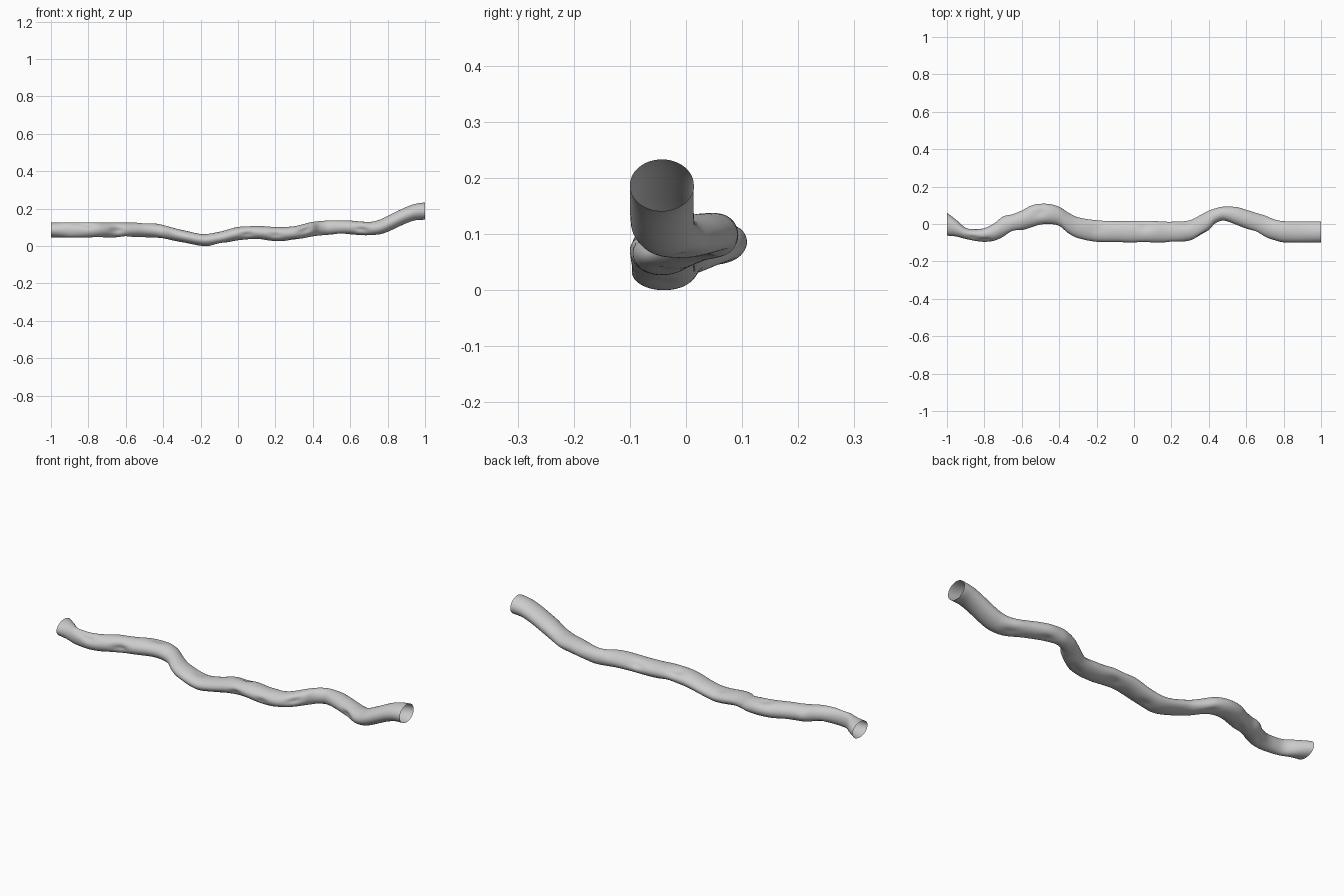
import bpy, bmesh, math

# Outline of the tube along x: (x, high, low)
SIDE = [(-1, .13, .05), (-.6, .13, .05), (-.45, .126, .049), (-.3, .09, .025), (-.18, .07, .004),
        (-.1, .08, .014), (0, .106, .035), (.1, .112, .04), (.2, .106, .031), (.3, .11, .035),
        (.4, .133, .056), (.5, .141, .065), (.6, .14, .066), (.7, .133, .06), (.75, .142, .064),
        (.8, .165, .08), (.9, .213, .126), (.95, .23, .142), (1, .237, .145)]
TOP = [(-1, .06, -.062), (-.95, .022, -.067), (-.9, -.02, -.08), (-.85, -.028, -.09), (-.8, -.022, -.096),
       (-.75, .002, -.09), (-.7, .04, -.07), (-.65, .052, -.045), (-.6, .072, -.034), (-.55, .098, -.018),
       (-.5, .108, -.003), (-.45, .106, 0), (-.4, .092, -.01), (-.35, .06, -.05), (-.3, .036, -.075),
       (-.2, .02, -.095), (-.1, .015, -.096), (0, .017, -.1), (.1, .016, -.1), (.2, .012, -.1),
       (.3, .022, -.088), (.35, .045, -.07), (.4, .072, -.035), (.43, .082, 0), (.47, .092, .018),
       (.5, .093, .014), (.55, .09, -.005), (.6, .076, -.025), (.65, .06, -.045), (.7, .045, -.07),
       (.75, .025, -.086), (.8, .015, -.098), (1, .014, -.1)]
# Dents: (x, angle, depth), angle 0 = +y, 90 = up, 180 = front
DENTS = [(-.8, 140, .012), (-.86, 120, .008), (-.65, 185, .012), (-.5, 80, .01), (-.2, 80, .007),
         (.06, 60, .012), (.05, 195, .009), (.2, 190, .008), (.36, 175, .012), (.66, 190, .012),
         (.28, 30, .009), (-.4, 290, .009), (-.1, 270, .009), (.1, 290, .01), (.3, 260, .01),
         (.55, 280, .01), (-.6, 270, .009), (-.75, 300, .008), (.72, 290, .009)]


def sample(tab, x):
    # smooth cubic interpolation through the table
    n = len(tab)
    i = max(k for k in range(n - 1) if tab[k][0] <= x + 1e-9)
    a, b = tab[i], tab[i + 1]
    p, q = tab[max(i - 1, 0)], tab[min(i + 2, n - 1)]
    h = b[0] - a[0]
    t = (x - a[0]) / h
    out = []
    for c in (1, 2):
        ma = (b[c] - p[c]) / (b[0] - p[0]) * h
        mb = (q[c] - a[c]) / (q[0] - a[0]) * h
        out.append((2*t**3 - 3*t*t + 1) * a[c] + (t**3 - 2*t*t + t) * ma
                   + (3*t*t - 2*t**3) * b[c] + (t**3 - t*t) * mb)
    return out


# Open tube
bm = bmesh.new()
N, S = 240, 48
rings = []
for i in range(N + 1):
    x = -1 + 2 * i / N
    zh, zl = sample(SIDE, x)
    yh, yl = sample(TOP, x)
    ring = []
    for j in range(S):
        a = 2 * math.pi * j / S
        k = 1
        for dx, ang, depth in DENTS:
            da = (math.degrees(a) - ang + 180) % 360 - 180
            k -= depth / .05 * math.exp(-((x - dx) / .035) ** 2 - (da / 28) ** 2)
        ring.append(bm.verts.new((x, (yh + yl) / 2 + (yh - yl) / 2 * k * math.cos(a),
                                  (zh + zl) / 2 + (zh - zl) / 2 * k * math.sin(a))))
    rings.append(ring)
for r, s in zip(rings, rings[1:]):
    for j in range(S):
        f = bm.faces.new((r[j], s[j], s[(j + 1) % S], r[(j + 1) % S]))
        f.smooth = True
bmesh.ops.recalc_face_normals(bm, faces=bm.faces)
zmin = min(v.co.z for v in bm.verts)
for v in bm.verts:
    v.co.z -= zmin
me = bpy.data.meshes.new("winding_tube")
bm.to_mesh(me)
bm.free()
ob = bpy.data.objects.new("winding_tube", me)
bpy.context.collection.objects.link(ob)
mat = bpy.data.materials.new("light grey")
mat.diffuse_color = (.6, .6, .6, 1)
me.materials.append(mat)
